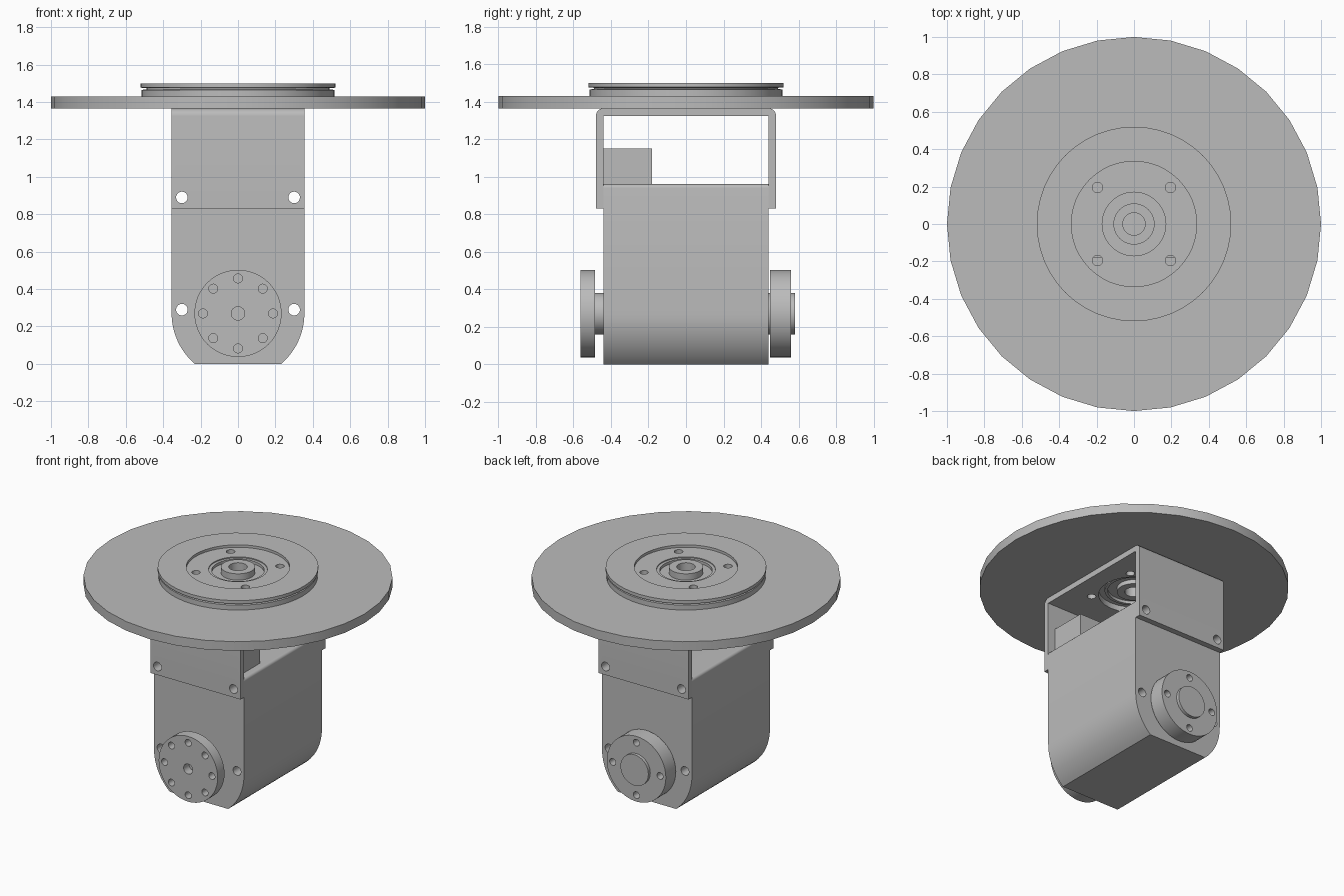
import bpy, bmesh, math
from mathutils import Matrix, Vector

if "Cube" in bpy.data.objects:
    bpy.data.objects.remove(bpy.data.objects["Cube"])

GREY = (0.5, 0.5, 0.5, 1)
metal = bpy.data.materials.new("plain_grey")
metal.use_nodes = True
metal.diffuse_color = GREY
metal.node_tree.nodes["Principled BSDF"].inputs["Base Color"].default_value = GREY

TO_Y = Matrix.Rotation(math.pi / 2, 4, "X")   # turns a z axis onto the y axis
AXLE_Z = 0.27


def finish(name, bm):
    bmesh.ops.recalc_face_normals(bm, faces=bm.faces)
    mesh = bpy.data.meshes.new(name)
    bm.to_mesh(mesh)
    bm.free()
    obj = bpy.data.objects.new(name, mesh)
    bpy.context.collection.objects.link(obj)
    mesh.materials.append(metal)
    return obj


def activate(obj):
    bpy.ops.object.select_all(action="DESELECT")
    obj.select_set(True)
    bpy.context.view_layer.objects.active = obj


def smooth(obj):
    activate(obj)
    bpy.ops.object.shade_smooth_by_angle(angle=math.radians(30))


def drill(obj, holes):
    """Cut round holes; each is (centre, radius, length, along_y)."""
    bm = bmesh.new()
    for centre, radius, length, along_y in holes:
        turn = TO_Y if along_y else Matrix()
        bmesh.ops.create_cone(bm, cap_ends=True, segments=24, radius1=radius,
                              radius2=radius, depth=length,
                              matrix=Matrix.Translation(centre) @ turn)
    cutter = finish("hole_cutter", bm)
    cutter.hide_render = True
    mod = obj.modifiers.new("holes", "BOOLEAN")
    mod.operation, mod.solver, mod.object = "DIFFERENCE", "EXACT", cutter
    activate(obj)
    bpy.ops.object.modifier_apply(modifier=mod.name)
    bpy.data.objects.remove(cutter)


def revolve(name, profile, segments=48):
    """Lathe a closed (radius, height) outline round z."""
    bm = bmesh.new()
    verts = [bm.verts.new((r, 0, z)) for r, z in profile]
    edges = [bm.edges.new((v, verts[i - 1])) for i, v in enumerate(verts)]
    bmesh.ops.spin(bm, geom=verts + edges, cent=(0, 0, 0), axis=(0, 0, 1),
                   angle=math.tau, steps=segments, use_duplicate=False)
    bmesh.ops.remove_doubles(bm, verts=bm.verts, dist=1e-5)
    return finish(name, bm)


def cylinder_y(name, radius, y0, y1):
    bm = bmesh.new()
    bmesh.ops.create_cone(bm, cap_ends=True, segments=48, radius1=radius,
                          radius2=radius, depth=y1 - y0,
                          matrix=Matrix.Translation((0, (y0 + y1) / 2, AXLE_Z)) @ TO_Y)
    return finish(name, bm)


def extrude(name, points, vector):
    bm = bmesh.new()
    face = bm.faces.new([bm.verts.new(p) for p in points])
    new = bmesh.ops.extrude_face_region(bm, geom=[face])["geom"]
    bmesh.ops.translate(bm, vec=vector,
                        verts=[v for v in new if isinstance(v, bmesh.types.BMVert)])
    return finish(name, bm)


def arc(cx, cy, radius, start, end, steps=8):
    angles = [math.radians(start + (end - start) * i / steps) for i in range(steps + 1)]
    return [(cx + radius * math.cos(a), cy + radius * math.sin(a)) for a in angles]


def ring_of_holes(count, radius, hole, y):
    return [(Vector((radius * math.cos(a), y, AXLE_Z + radius * math.sin(a))), hole, 0.3, True)
            for a in (math.tau * i / count for i in range(count))]


# Motor body: rounded lower sides, flat base, softened top edges
half = 0.355
low = math.degrees(math.asin(AXLE_Z / half))
outline = arc(0, AXLE_Z, half, -low, 0, 12) + arc(half - 0.02, 0.94, 0.02, 0, 90, 5)
outline += [(-x, z) for x, z in reversed(outline)]
body = extrude("motor_body", [(x, -0.44, z) for x, z in outline], (0, 0.88, 0))
drill(body, [((x, 0, z), 0.031, 2, True) for x in (-0.3, 0.3) for z in (0.29, 0.89)])
smooth(body)

# Connector block on the body
bm = bmesh.new()
bmesh.ops.create_cube(bm, size=1, matrix=Matrix.Translation((0, -0.31, 1.05))
                      @ Matrix.Diagonal((0.6, 0.26, 0.2, 1)))
finish("connector_block", bm)

# U bracket over the body
right = [(0.44, 1.325), (0.44, 0.83), (0.48, 0.83)] + arc(0.44, 1.325, 0.04, 0, 90)
outline = right + [(-y, z) for y, z in reversed(right)]
bracket = extrude("u_bracket", [(-half, y, z) for y, z in outline], (2 * half, 0, 0))
corners = [(x, y) for x in (-0.195, 0.195) for y in (-0.195, 0.195)]
plate_holes = [((x, y, 1.4), 0.028, 0.4, False) for x, y in corners]
drill(bracket, plate_holes + [((0, 0, 1.4), 0.23, 0.4, False)]
      + [((x, 0, 0.89), 0.031, 2, True) for x in (-0.3, 0.3)])
smooth(bracket)

# Turntable disc, grooved top plate and centre bearing
turntable = revolve("turntable", [(0.19, 1.365), (1, 1.365), (1, 1.43), (0.19, 1.43)], 32)
top_plate = revolve("top_plate", [
    (0.19, 1.43), (0.515, 1.43), (0.515, 1.465), (0.49, 1.468), (0.49, 1.474),
    (0.52, 1.477), (0.52, 1.5), (0.335, 1.5), (0.335, 1.482), (0.19, 1.482)])
for disc in (turntable, top_plate):
    drill(disc, plate_holes)
    smooth(disc)
smooth(revolve("centre_bearing", [
    (0.06, 1.345), (0.11, 1.345), (0.11, 1.375), (0.17, 1.375), (0.17, 1.355),
    (0.19, 1.355), (0.19, 1.475), (0.17, 1.475), (0.17, 1.455), (0.11, 1.455),
    (0.11, 1.5), (0.06, 1.5)]))

# Front output horn with eight holes and a centre screw hole
smooth(cylinder_y("front_hub", 0.11, -0.49, -0.44))
horn = cylinder_y("front_horn", 0.233, -0.562, -0.485)
drill(horn, ring_of_holes(8, 0.187, 0.024, -0.5)
      + [((0, -0.55, AXLE_Z), 0.036, 0.1, True)])
smooth(horn)

# Rear idler horn with four holes and a raised cap
smooth(cylinder_y("rear_hub", 0.11, 0.44, 0.46))
idler = cylinder_y("rear_horn", 0.233, 0.448, 0.56)
drill(idler, ring_of_holes(4, 0.187, 0.024, 0.5))
smooth(idler)
smooth(cylinder_y("rear_cap", 0.11, 0.555, 0.582))
